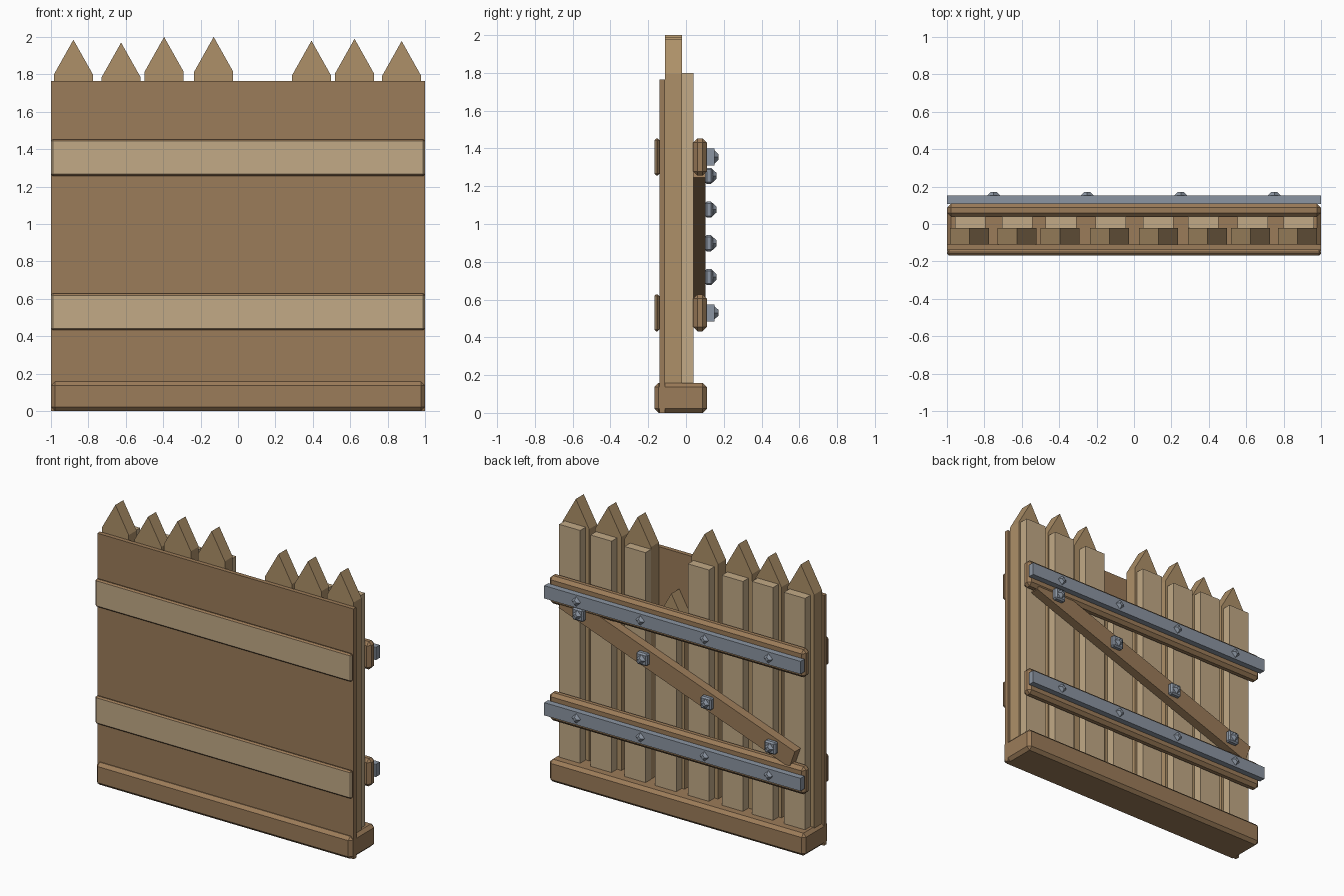
import bpy, bmesh
from math import atan2, hypot, pi

if "Cube" in bpy.data.objects:
    bpy.data.objects.remove(bpy.data.objects["Cube"])


def material(name, rgb):
    m = bpy.data.materials.new(name)
    m.diffuse_color = (*rgb, 1)
    m.use_nodes = True
    m.node_tree.nodes["Principled BSDF"].inputs["Base Color"].default_value = m.diffuse_color
    return m


DARK = material("dark_wood", (0.33, 0.20, 0.10))
MID = material("stake_wood", (0.42, 0.28, 0.14))
LIGHT = material("light_wood", (0.54, 0.40, 0.24))
STEEL = material("steel", (0.26, 0.30, 0.36))


def finish(name, bm, mats, bevel=0):
    bmesh.ops.recalc_face_normals(bm, faces=bm.faces)
    me = bpy.data.meshes.new(name)
    bm.to_mesh(me)
    bm.free()
    ob = bpy.data.objects.new(name, me)
    bpy.context.collection.objects.link(ob)
    for m in mats:
        me.materials.append(m)
    if bevel:
        mod = ob.modifiers.new("chamfer", "BEVEL")
        mod.width, mod.segments = bevel, 1
    return ob


def box(name, x, y, z, mat, bevel=0, front=None):
    """Box from (min, max) ranges; optionally a different wood on its front."""
    bm = bmesh.new()
    bmesh.ops.create_cube(bm, size=1)
    for v in bm.verts:
        v.co = [r[0] + (c + 0.5) * (r[1] - r[0]) for c, r in zip(v.co, (x, y, z))]
    if front:
        for f in bm.faces:
            f.normal_update()
            f.material_index = int(f.normal.y < -0.9)
    return finish(name, bm, [mat, front] if front else [mat], bevel)


def stake(name, x, half, tip):
    """Pointed stake: pentagon profile extruded backwards."""
    bm = bmesh.new()
    s = tip - 0.185
    pts = [(x - half, 0.03), (x + half, 0.03), (x + half, s), (x, tip), (x - half, s)]
    face = bm.faces.new([bm.verts.new((px, -0.11, pz)) for px, pz in pts])
    ext = bmesh.ops.extrude_face_region(bm, geom=[face])
    moved = [g for g in ext["geom"] if isinstance(g, bmesh.types.BMVert)]
    bmesh.ops.translate(bm, verts=moved, vec=(0, 0.088, 0))
    return finish(name, bm, [MID])


def rivet(name, x, y, z, height=0.022):
    """Diamond stud pointing backwards."""
    bm = bmesh.new()
    bmesh.ops.create_cone(bm, cap_ends=True, segments=4, radius1=0.036,
                          radius2=0.015, depth=height)
    ob = finish(name, bm, [STEEL])
    ob.location = (x, y + height / 2, z)
    ob.rotation_euler.x = -pi / 2
    return ob


# Front panel and base beam
box("front_panel", (-1, 1), (-0.14, -0.11), (0, 1.765), DARK)
box("base_beam", (-1, 1), (-0.168, 0.11), (0, 0.158), DARK, 0.022)

# Pointed stakes (one broken short), each with a flat slat behind it
stakes = [(-0.88, 1.985), (-0.625, 1.97), (-0.395, 2.0), (-0.13, 2.0),
          (0.13, 1.51), (0.393, 1.98), (0.623, 1.99), (0.875, 1.978)]
slats = [-0.875, -0.625, -0.39, -0.125, 0.13, 0.37, 0.635, 0.88]
for i, ((x, tip), sx) in enumerate(zip(stakes, slats), 1):
    stake(f"stake_{i}", x, 0.104, tip)
    top = 1.31 if tip < 1.6 else 1.78 + 0.01 * (i % 3)
    box(f"slat_{i}", (sx - 0.082, sx + 0.082), (-0.022, 0.04), (0.03, top), LIGHT)

# Horizontal rails on both sides, with riveted metal straps at the back
rivet_x = (-0.75, -0.25, 0.25, 0.75)
for label, z in (("lower", 0.53), ("upper", 1.355)):
    span = (z - 0.098, z + 0.098)
    box(f"{label}_front_rail", (-1, 1), (-0.168, -0.14), span, DARK, 0.01, LIGHT)
    box(f"{label}_back_rail", (-1, 1), (0.038, 0.11), span, DARK, 0.022)
    box(f"{label}_strap", (-1, 1), (0.108, 0.152), (z - 0.045, z + 0.045), STEEL)
    for i, x in enumerate(rivet_x, 1):
        rivet(f"{label}_strap_rivet_{i}", x, 0.15, z)

# Diagonal back brace
dx, dz = 1.80, 0.645
length = hypot(dx, dz)
brace = box("diagonal_brace", (-length / 2, length / 2), (0.038, 0.103),
            (-0.065, 0.065), DARK)
brace.location.z = 0.985
brace.rotation_euler.y = -atan2(dz, dx)

# Brace bolts: square plate plus stud
for i, x in enumerate(rivet_x, 1):
    z = 0.987 + x * 0.357
    box(f"brace_plate_{i}", (x - 0.043, x + 0.043), (0.10, 0.142),
        (z - 0.043, z + 0.043), STEEL, 0.01)
    rivet(f"brace_stud_{i}", x, 0.14, z)
